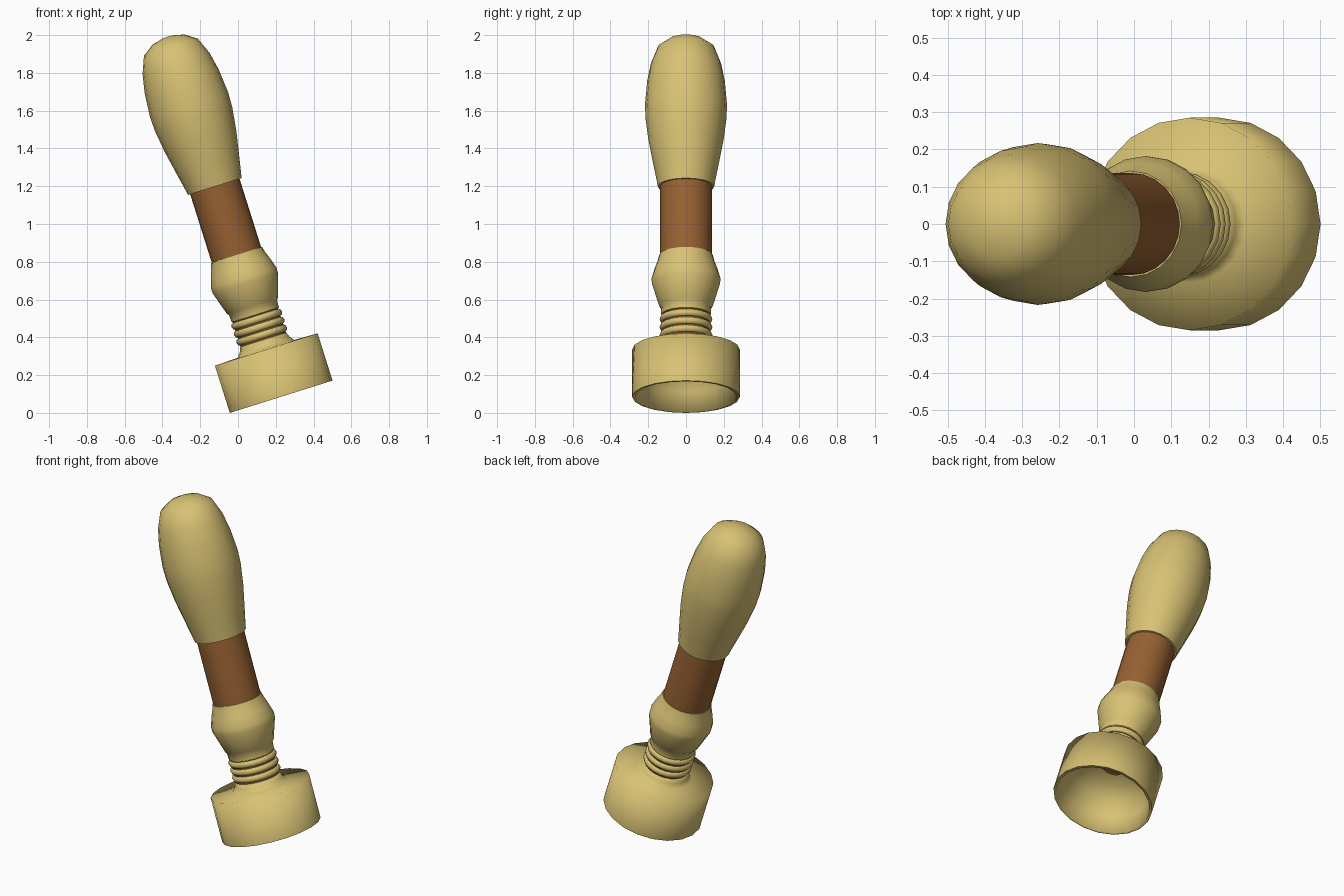
import bpy, bmesh, math
from mathutils import Matrix

if "Cube" in bpy.data.objects:
    bpy.data.objects.remove(bpy.data.objects["Cube"])

# Whole tool leans towards -x around the centre of its open rim
LEAN = Matrix.Translation((0.2285, 0, 0.0855)) @ Matrix.Rotation(math.radians(-17.5), 4, 'Y')


def material(name, rgb):
    m = bpy.data.materials.new(name)
    m.diffuse_color = (*rgb, 1)
    m.use_nodes = True
    m.node_tree.nodes["Principled BSDF"].inputs["Base Color"].default_value = m.diffuse_color
    return m


TAN = material("tan", (0.69, 0.54, 0.175))
BROWN = material("brown", (0.31, 0.12, 0.032))


def lathe(name, profile, mat, sides=20, angle=50, closed=False):
    """Spin (radius, height) points about the leaning axis."""
    bm = bmesh.new()
    rings = []
    for r, t in profile:
        if r == 0:
            rings.append([bm.verts.new((0, 0, t))] * sides)
        else:
            rings.append([bm.verts.new((r * math.cos(a), r * math.sin(a), t))
                          for a in (2 * math.pi * i / sides for i in range(sides))])
    pairs = list(zip(rings, rings[1:]))
    if closed:
        pairs.append((rings[-1], rings[0]))
    for lo, hi in pairs:
        for i in range(sides):
            j = (i + 1) % sides
            bm.faces.new(list(dict.fromkeys((lo[i], lo[j], hi[j], hi[i]))))
    bmesh.ops.recalc_face_normals(bm, faces=bm.faces)
    bm.transform(LEAN)
    mesh = bpy.data.meshes.new(name)
    bm.to_mesh(mesh)
    bm.free()
    mesh.materials.append(mat)
    ob = bpy.data.objects.new(name, mesh)
    bpy.context.collection.objects.link(ob)
    bpy.ops.object.select_all(action='DESELECT')
    ob.select_set(True)
    bpy.context.view_layer.objects.active = ob
    bpy.ops.object.shade_smooth_by_angle(angle=math.radians(angle))
    return ob


# Hollow cup: bowl inside, straight wall, flat shoulder and small collar
lathe("cup", [(0.065, 0.25), (0.14, 0.235), (0.205, 0.19), (0.25, 0.11), (0.27, 0),
              (0.285, 0), (0.285, 0.262), (0.157, 0.266), (0.138, 0.29),
              (0.128, 0.316), (0.11, 0.316)], TAN, angle=89.5)

# Inner rod running from the cup into the grip
lathe("rod", [(0, 0.252), (0.126, 0.252), (0.126, 0.5), (0.137, 0.7),
              (0.137, 1.25), (0, 1.25)], BROWN, sides=24)

# Three stacked rings on the neck
for k in range(3):
    c = 0.342 + 0.044 * k
    lathe(f"neck_ring_{k + 1}",
          [(0.12 + 0.02 * math.cos(a), c + 0.021 * math.sin(a))
           for a in (math.pi / 4 * i for i in range(8))], TAN, closed=True)

# Bulged sleeve below the bare rod
lathe("sleeve", [(0.12, 0.45), (0.131, 0.455), (0.133, 0.495), (0.142, 0.505),
                 (0.181, 0.63), (0.182, 0.66), (0.165, 0.715), (0.15, 0.755),
                 (0.142, 0.787), (0.13, 0.787)], TAN)

# Rounded hand grip
lathe("grip", [(0.13, 1.167), (0.149, 1.167), (0.155, 1.2), (0.173, 1.29),
               (0.198, 1.42), (0.214, 1.54), (0.217, 1.62), (0.206, 1.75),
               (0.186, 1.85), (0.15, 1.94), (0.088, 1.983), (0.025, 1.998),
               (0, 1.999)], TAN)
